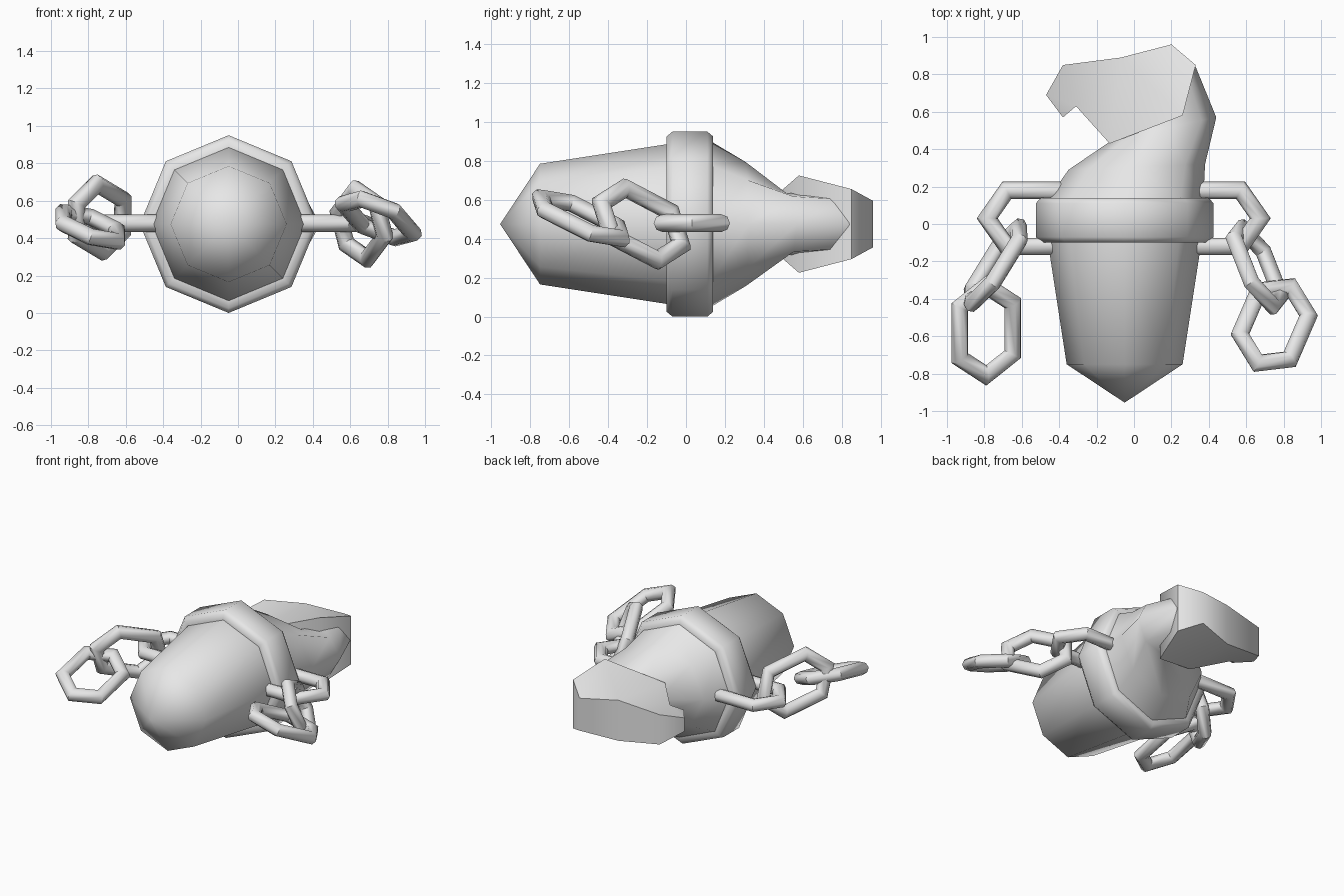
import bpy, bmesh, math
from mathutils import Vector

if "Cube" in bpy.data.objects:
    bpy.data.objects.remove(bpy.data.objects["Cube"])

# One plain metal colour
metal = bpy.data.materials.new("plain grey metal")
metal.use_nodes = True
GREY = (0.8, 0.8, 0.8, 1)
metal.diffuse_color = GREY
metal.node_tree.nodes["Principled BSDF"].inputs["Base Color"].default_value = GREY

MID_X, MID_Z = -0.05, 0.475
SIDES = 8


def finish(name, bm, angle):
    bmesh.ops.recalc_face_normals(bm, faces=bm.faces)
    mesh = bpy.data.meshes.new(name)
    bm.to_mesh(mesh)
    bm.free()
    mesh.materials.append(metal)
    obj = bpy.data.objects.new(name, mesh)
    bpy.context.collection.objects.link(obj)
    bpy.ops.object.select_all(action="DESELECT")
    obj.select_set(True)
    bpy.context.view_layer.objects.active = obj
    bpy.ops.object.shade_smooth_by_angle(angle=math.radians(angle))
    return obj


def loft(name, rings, angle, closed=False):
    """Bridge rings of points; cap the ends unless the loft is closed."""
    bm = bmesh.new()
    loops = [[bm.verts.new(p) for p in ring] for ring in rings]
    n = len(rings[0])
    pairs = list(zip(loops, loops[1:]))
    if closed:
        pairs.append((loops[-1], loops[0]))
    for a, b in pairs:
        for i in range(n):
            j = (i + 1) % n
            bm.faces.new((a[i], a[j], b[j], b[i]))
    if not closed:
        bm.faces.new(loops[0])
        bm.faces.new(loops[-1])
    bmesh.ops.remove_doubles(bm, verts=bm.verts, dist=0.0005)
    return finish(name, bm, angle)


def angles():
    return [2 * math.pi * i / SIDES for i in range(SIDES)]


def lathe(name, profile, angle):
    """Octagonal turning around the front-to-back axis; profile is (y, radius)."""
    rings = [[(MID_X + r * math.cos(a), y, MID_Z + r * math.sin(a)) for a in angles()]
             for y, r in profile]
    return loft(name, rings, angle)


# Pointed body and the thick collar around it
lathe("pointed_body", [(-0.955, 0.0001), (-0.75, 0.31), (-0.1, 0.41), (0.1, 0.41)], 60)
lathe("collar", [(-0.1, 0.4), (-0.1, 0.45), (-0.07, 0.475), (0.11, 0.475),
                 (0.14, 0.45), (0.14, 0.4)], 60)

# Neck bending to the side: inner point, outer point, half height, height limit
neck = [((-0.47, 0.12), (0.37, 0.12), 0.43, 0.43),
        ((-0.35, 0.29), (0.38, 0.32), 0.32, 0.32),
        ((-0.1, 0.46), (0.44, 0.57), 0.2, 0.16),
        ((0.0, 0.58), (0.33, 0.84), 0.18, 0.15)]
rings = []
for inner, outer, half, limit in neck:
    inner, outer = Vector(inner), Vector(outer)
    ring = []
    for a in angles():
        p = (inner + outer) / 2 + (outer - inner) / 2 * math.cos(a)
        ring.append((p.x, p.y, MID_Z + max(-limit, min(limit, half * math.sin(a)))))
    rings.append(ring)
loft("bent_neck", rings, 60)

# Hooked head: outline seen from above with half height at each corner
outline = [(0.26, 0.58, 0.25), (0.33, 0.85, 0.18), (0.2, 0.96, 0.12),
           (-0.07, 0.89, 0.15), (-0.38, 0.85, 0.11), (-0.47, 0.69, 0.05),
           (-0.38, 0.57, 0.04), (-0.31, 0.63, 0.08), (-0.13, 0.43, 0.12)]
bm = bmesh.new()
top = [bm.verts.new((x, y, MID_Z + h)) for x, y, h in outline]
low = [bm.verts.new((x, y, MID_Z - h)) for x, y, h in outline]
# Strips between the back chain and the front chain of corners
strips = [(0, 1, 2), (0, 2, 3), (0, 3, 8), (8, 3, 7), (7, 3, 4), (7, 4, 5), (7, 5, 6)]
for side in (top, low):
    for strip in strips:
        bm.faces.new([side[i] for i in strip])
for i in range(len(outline)):
    j = (i + 1) % len(outline)
    bm.faces.new((top[i], top[j], low[j], low[i]))
finish("hooked_head", bm, 60)

# Chain links: long six-cornered rings of round bar
LONG, WIDE, CORNER, BAR = 0.245, 0.15, 0.14, 0.046


def link(name, centre, along, across):
    u = Vector(along).normalized()
    w = Vector(across)
    w = (w - u * w.dot(u)).normalized()
    n = u.cross(w)
    corners = [Vector(c) for c in ((LONG, 0), (CORNER, WIDE), (-CORNER, WIDE),
                                   (-LONG, 0), (-CORNER, -WIDE), (CORNER, -WIDE))]
    sections = []
    for i, c in enumerate(corners):
        before = (c - corners[i - 1]).normalized()
        after = (corners[(i + 1) % 6] - c).normalized()
        out = (before - after).normalized()
        stretch = BAR / math.cos(before.angle(after) / 2)
        section = []
        for a in angles():
            p = c + out * stretch * math.cos(a)
            section.append(Vector(centre) + u * p.x + w * p.y + n * BAR * math.sin(a))
        sections.append(section)
    loft(name, sections, 50, closed=True)


chains = {
    "left": [((0.43, 0.03, 0.48), (1, 0, 0), (0, 1, 0)),
             ((0.66, -0.23, 0.475), (0.33, -0.84, 0.44), (0.52, -0.23, -0.83)),
             ((0.75, -0.54, 0.505), (-0.36, -0.83, 0.42), (0.91, -0.45, -0.13))],
    "right": [((-0.54, 0.03, 0.48), (-1, 0, 0), (0, 1, 0)),
              ((-0.74, -0.22, 0.51), (-0.5, -0.81, 0.3), (0.35, 0.1, 0.93)),
              ((-0.79, -0.57, 0.46), (0, -1, -0.22), (1, 0, -0.35))],
}
for side, links in chains.items():
    for part, (centre, along, across) in zip(("inner", "middle", "outer"), links):
        link(f"{side}_{part}_chain_link", centre, along, across)
